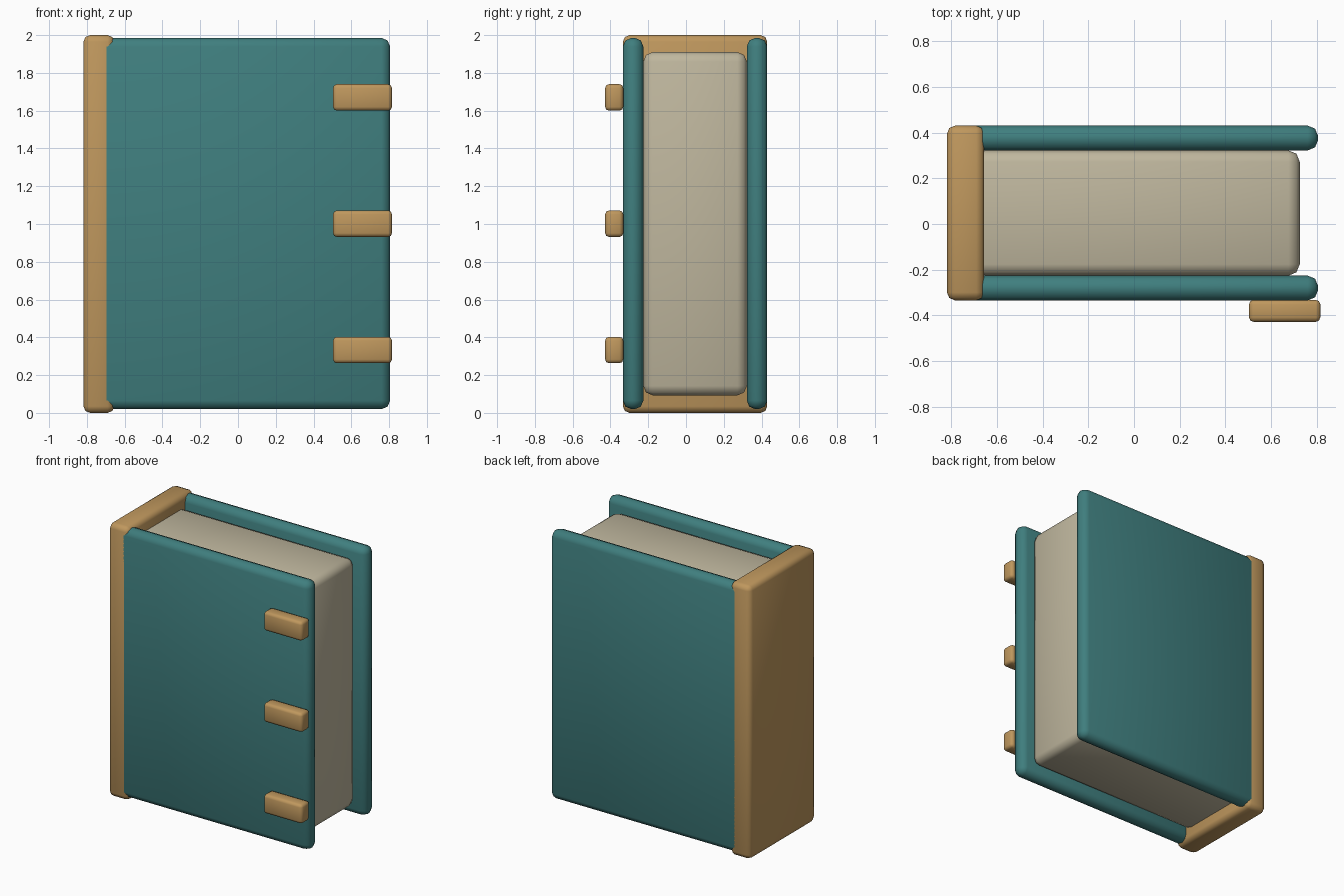
import bpy

if "Cube" in bpy.data.objects:
    bpy.data.objects.remove(bpy.data.objects["Cube"])


def material(name, rgb):
    m = bpy.data.materials.new(name)
    m.diffuse_color = (*rgb, 1)
    m.use_nodes = True
    m.node_tree.nodes["Principled BSDF"].inputs["Base Color"].default_value = m.diffuse_color
    return m


TEAL = material("teal_cloth", (0.05, 0.21, 0.21))
TAN = material("tan_leather", (0.52, 0.31, 0.11))
PAPER = material("paper", (0.52, 0.47, 0.34))


def block(name, x, y, z, bevel, mat):
    """Rounded box spanning the given (min, max) ranges."""
    spans = (x, y, z)
    bpy.ops.mesh.primitive_cube_add(size=1, location=[(a + b) / 2 for a, b in spans])
    ob = bpy.context.object
    ob.name = name
    ob.scale = [b - a for a, b in spans]
    bpy.ops.object.transform_apply(location=False, rotation=False, scale=True)
    ob.data.materials.append(mat)
    mod = ob.modifiers.new("rounded_edges", 'BEVEL')
    mod.width = bevel
    mod.segments = 2
    bpy.ops.object.modifier_apply(modifier=mod.name)
    bpy.ops.object.shade_smooth_by_angle(angle=0.87)
    return ob


# Covers, tucked into the spine
block("front_cover", (-0.74, 0.805), (-0.334, -0.226), (0.02, 1.985), 0.045, TEAL)
block("back_cover", (-0.74, 0.805), (0.322, 0.43), (0.02, 1.985), 0.045, TEAL)

# Page block
block("pages", (-0.70, 0.725), (-0.226, 0.322), (0.093, 1.91), 0.05, PAPER)

# Spine
block("spine", (-0.818, -0.655), (-0.334, 0.43), (0, 2), 0.035, TAN)

# Three clasps along the front cover's opening edge
for i in range(3):
    z = 0.333 + i * 0.6685
    block(f"clasp_{i + 1}", (0.503, 0.815), (-0.428, -0.332), (z - 0.07, z + 0.07), 0.02, TAN)
